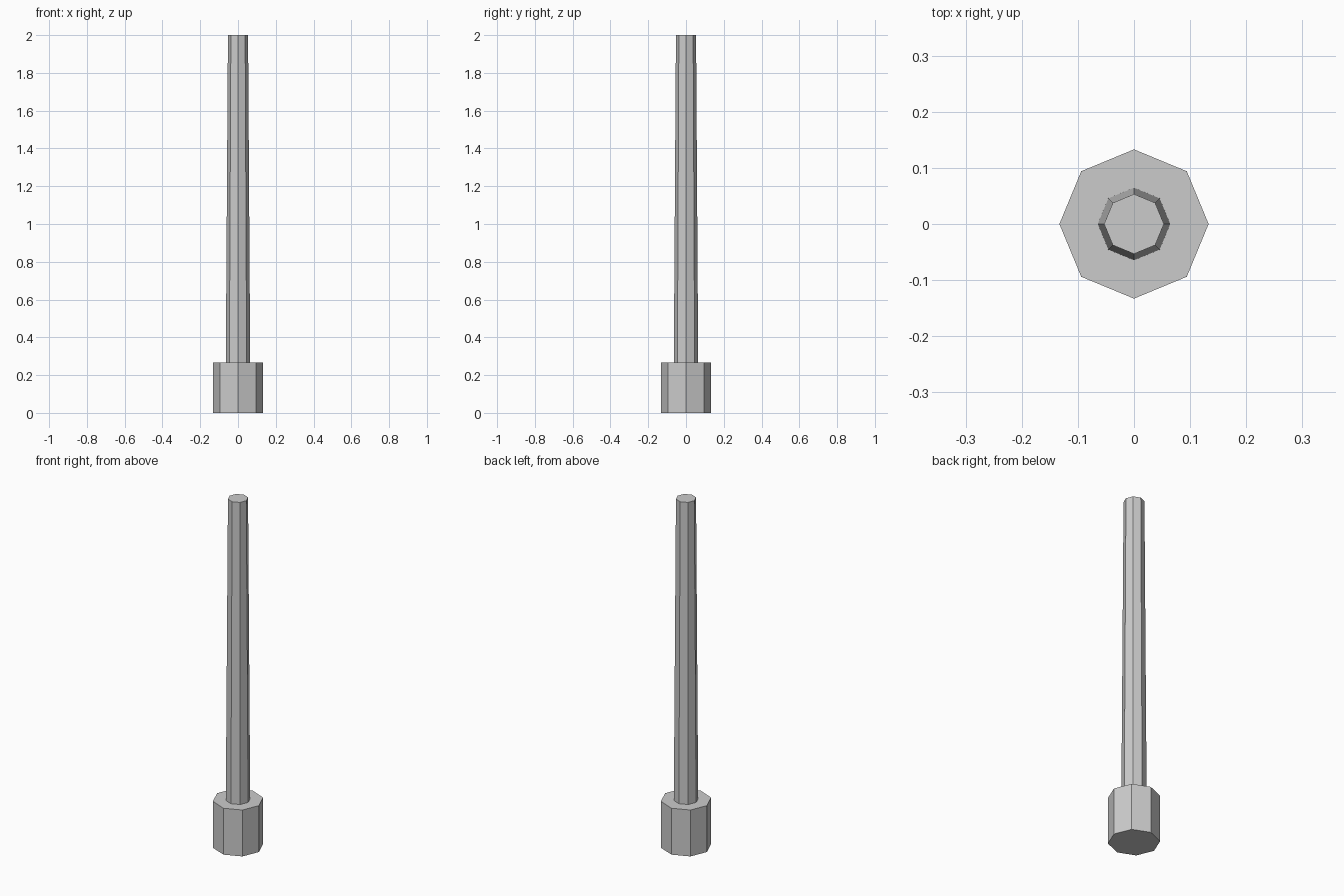
import bpy

cube = bpy.data.objects.get("Cube")
if cube:
    bpy.data.objects.remove(cube, do_unlink=True)

GREY = (0.6, 0.6, 0.6, 1.0)
SIDES = 8

grey = bpy.data.materials.new("light_grey")
grey.use_nodes = True
grey.diffuse_color = GREY
grey.node_tree.nodes["Principled BSDF"].inputs["Base Color"].default_value = GREY


def add_prism(name, bottom_radius, top_radius, z_bottom, z_top):
    """Flat-shaded octagonal prism, optionally tapered, with corners on the axes."""
    bpy.ops.mesh.primitive_cone_add(
        vertices=SIDES, radius1=bottom_radius, radius2=top_radius,
        depth=z_top - z_bottom, location=(0, 0, (z_bottom + z_top) / 2))
    part = bpy.context.object
    part.name = part.data.name = name
    part.data.materials.append(grey)
    return part


# Wide octagonal foot
add_prism("base", 0.133, 0.133, 0, 0.267)

# Slender tapering post, set slightly into the foot
add_prism("pole", 0.0647, 0.0533, 0.25, 2)
